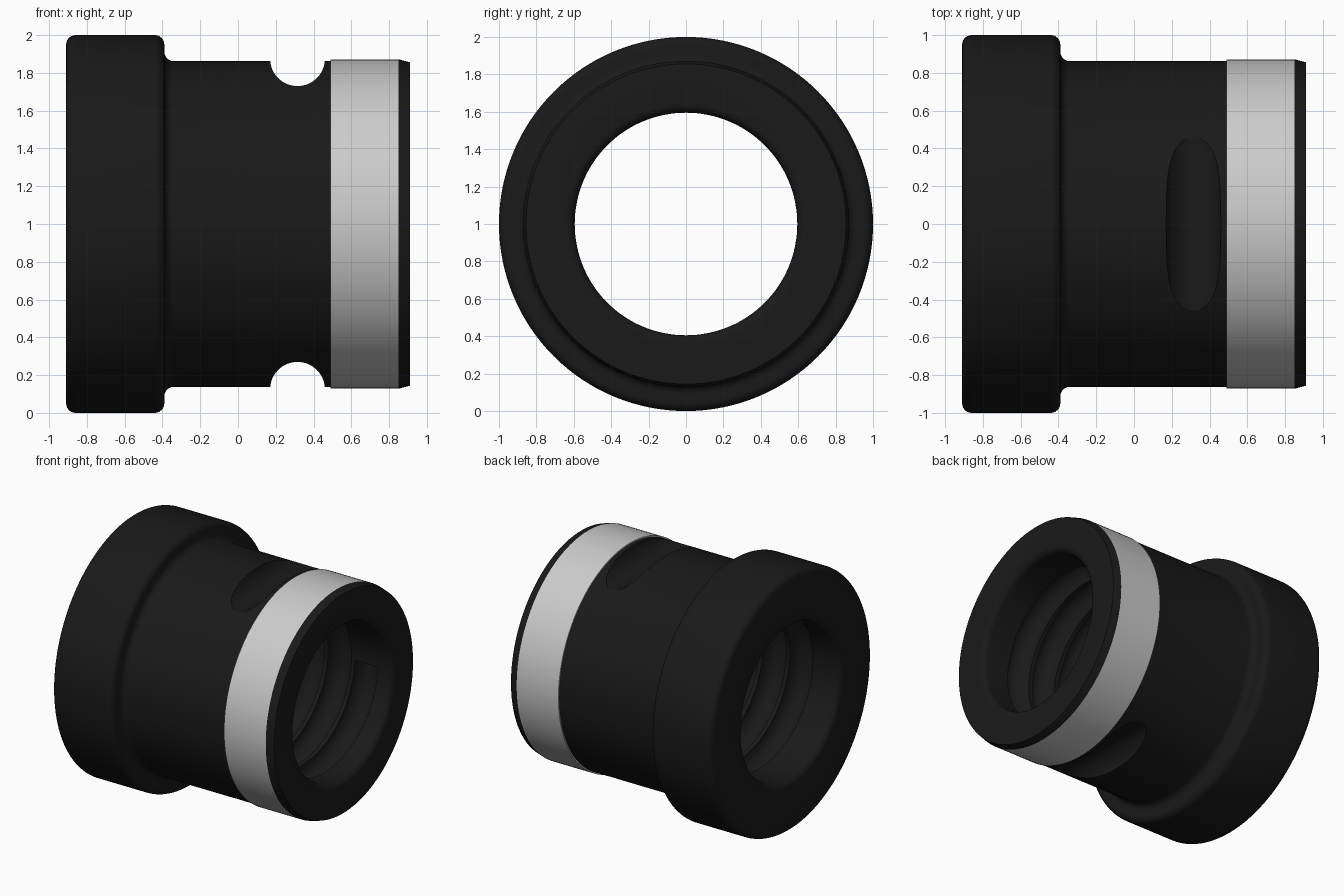
import bpy, bmesh
from math import sin, cos, pi, tau

if "Cube" in bpy.data.objects:
    bpy.data.objects.remove(bpy.data.objects["Cube"])

SEG = 128
CZ = 1.0  # height of the horizontal axis


def material(name, rgb):
    m = bpy.data.materials.new(name)
    m.diffuse_color = (*rgb, 1)
    m.use_nodes = True
    m.node_tree.nodes["Principled BSDF"].inputs["Base Color"].default_value = m.diffuse_color
    return m


def make_object(name, verts, faces, mat=None):
    me = bpy.data.meshes.new(name)
    me.from_pydata(verts, [], faces)
    bm = bmesh.new()
    bm.from_mesh(me)
    bmesh.ops.recalc_face_normals(bm, faces=bm.faces)
    bm.to_mesh(me)
    bm.free()
    ob = bpy.data.objects.new(name, me)
    bpy.context.collection.objects.link(ob)
    if mat:
        me.materials.append(mat)
    return ob


def arc(cx, cr, rad, a0, a1, n=6):
    """Points of a profile fillet, angles in quarter turns."""
    return [(cx + rad * cos((a0 + (a1 - a0) * i / n) * pi / 2),
             cr + rad * sin((a0 + (a1 - a0) * i / n) * pi / 2)) for i in range(n + 1)]


def lathe(name, profile, mat):
    """Spin a closed (x, radius) profile round the horizontal axis."""
    n = len(profile)
    verts = [(x, r * cos(tau * j / SEG), CZ + r * sin(tau * j / SEG))
             for j in range(SEG) for x, r in profile]
    faces = [(j * n + i, j * n + (i + 1) % n,
              (j + 1) % SEG * n + (i + 1) % n, (j + 1) % SEG * n + i)
             for j in range(SEG) for i in range(n)]
    return make_object(name, verts, faces, mat)


def cut(target, cutter):
    cutter.hide_render = True
    cutter.hide_viewport = False
    mod = target.modifiers.new("cut", 'BOOLEAN')
    mod.operation, mod.solver, mod.object = 'DIFFERENCE', 'EXACT', cutter
    bpy.context.view_layer.objects.active = target
    bpy.ops.object.modifier_apply(modifier=mod.name)
    bpy.data.objects.remove(cutter)


black = material("black", (0.01, 0.01, 0.01))
R, BODY, BORE, F = 1.0, 0.862, 0.595, 0.05

# Flanged sleeve with rounded flange, chamfered nose and rounded bore mouths
profile = (arc(-0.91 + F, R - F, F, 2, 1)
           + arc(-0.39 - F, R - F, F, 1, 0)
           + arc(-0.39 + F, BODY + F, F, 2, 3)
           + [(0.49, BODY), (0.85, BODY), (0.85, 0.872), (0.91, 0.856)]
           + arc(0.91 - F, BORE + F, F, 0, -1)
           + arc(-0.91 + F, BORE + F, F, -1, -2))
sleeve = lathe("flanged_sleeve", profile, black)

# Scooped flats across the top and bottom
for s in (-1, 1):
    bpy.ops.mesh.primitive_cylinder_add(vertices=64, radius=0.145, depth=2.4,
                                        location=(0.315, 0, CZ + s * 0.875),
                                        rotation=(pi / 2, 0, 0))
    cut(sleeve, bpy.context.object)

# Helical ball groove inside the bore
PITCH, TURNS, STEPS, SIDES, GR = 0.23, 6, 64, 16, 0.1
verts, faces = [], []
count = int(TURNS * STEPS) + 1
for k in range(count):
    a = tau * (k + 0.37) / STEPS
    x = PITCH * (k / STEPS - TURNS / 2)
    for i in range(SIDES):
        b = tau * (i + 0.3) / SIDES
        r = 0.6 + GR * cos(b)
        verts.append((x + GR * sin(b), r * cos(a), CZ + r * sin(a)))
for k in range(count - 1):
    for i in range(SIDES):
        j = (i + 1) % SIDES
        faces.append((k * SIDES + i, k * SIDES + j, (k + 1) * SIDES + j, (k + 1) * SIDES + i))
faces.append(tuple(range(SIDES)))
faces.append(tuple(range((count - 1) * SIDES, count * SIDES)))
cut(sleeve, make_object("groove_cutter", verts, faces))

# Bare grey band near the nose
band = lathe("seal_band", [(0.49, BODY - 0.004), (0.49, 0.872), (0.85, 0.872), (0.85, BODY - 0.004)], None)

for ob in (sleeve, band):
    bpy.ops.object.select_all(action='DESELECT')
    ob.select_set(True)
    bpy.context.view_layer.objects.active = ob
    bpy.ops.object.shade_smooth_by_angle(angle=pi / 6)
